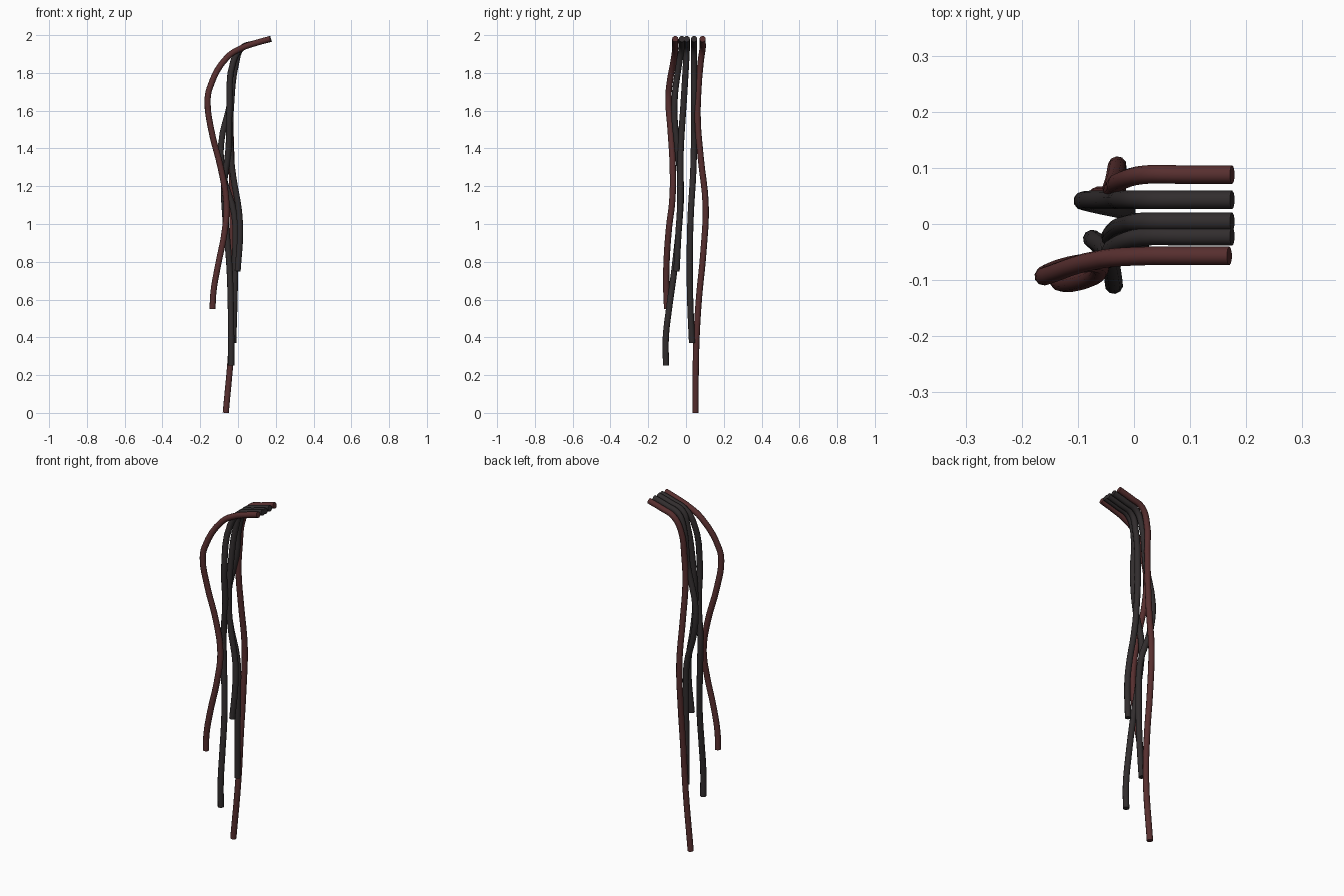
import bpy, math


def material(name, rgb):
    m = bpy.data.materials.new(name)
    m.diffuse_color = (*rgb, 1)
    return m


red = material("dark red rubber", (0.095, 0.028, 0.028))
black = material("black rubber", (0.031, 0.026, 0.027))
RADIUS = 0.0165


def cable(name, mat, points):
    """Round capped tube along a smooth path."""
    cu = bpy.data.curves.new(name, 'CURVE')
    cu.dimensions = '3D'
    cu.bevel_depth = RADIUS
    cu.bevel_resolution = 3
    cu.resolution_u = 4
    cu.use_fill_caps = True
    sp = cu.splines.new('BEZIER')
    sp.bezier_points.add(len(points) - 1)
    for bp, p in zip(sp.bezier_points, points):
        bp.co = p
        bp.handle_left_type = bp.handle_right_type = 'AUTO'
    cu.materials.append(mat)
    ob = bpy.data.objects.new(name, cu)
    bpy.context.collection.objects.link(ob)
    bpy.ops.object.select_all(action='DESELECT')
    ob.select_set(True)
    bpy.context.view_layer.objects.active = ob
    bpy.ops.object.convert(target='MESH')
    bpy.ops.object.shade_smooth_by_angle(angle=math.radians(40))


def bend(y, end=0.175):
    """Shared top: cable leaves sideways, then turns down."""
    return [(end, y, 1.98), (0.09, y, 1.957), (0.02, y, 1.932)]


# outer red cables
cable("back_red_cable", red, bend(0.088) + [
    (-0.02, 0.078, 1.86), (-0.035, 0.065, 1.7), (-0.04, 0.062, 1.55),
    (-0.035, 0.078, 1.35), (-0.03, 0.104, 1.1), (-0.03, 0.092, 0.85),
    (-0.03, 0.068, 0.6), (-0.035, 0.054, 0.35), (-0.065, 0.05, 0.0)])
cable("front_red_cable", red, bend(-0.057, 0.17) + [
    (-0.055, -0.062, 1.885), (-0.15, -0.09, 1.72), (-0.161, -0.093, 1.65),
    (-0.142, -0.082, 1.5), (-0.09, -0.07, 1.29), (-0.062, -0.073, 1.12),
    (-0.068, -0.09, 0.98), (-0.108, -0.104, 0.77), (-0.13, -0.104, 0.64),
    (-0.135, -0.1, 0.55)])

# inner black cables
cable("back_black_cable", black, bend(0.043) + [
    (-0.015, 0.043, 1.86), (-0.04, 0.043, 1.65), (-0.09, 0.042, 1.42),
    (-0.08, 0.038, 1.27), (-0.02, 0.025, 1.05), (-0.015, 0.02, 0.85),
    (-0.018, 0.022, 0.6), (-0.025, 0.032, 0.37)])
cable("middle_black_cable", black, bend(0.004) + [
    (-0.01, 0.0, 1.85), (-0.035, -0.012, 1.65), (-0.04, -0.028, 1.4),
    (-0.025, -0.03, 1.25), (0.005, -0.032, 1.07), (0.011, -0.04, 0.95),
    (-0.002, -0.05, 0.75)])
cable("front_black_cable", black, bend(-0.022) + [
    (-0.025, -0.035, 1.86), (-0.045, -0.062, 1.62), (-0.05, -0.045, 1.4),
    (-0.074, -0.027, 1.2), (-0.068, -0.032, 1.05), (-0.045, -0.06, 0.77),
    (-0.038, -0.09, 0.55), (-0.036, -0.107, 0.4), (-0.036, -0.106, 0.25)])
